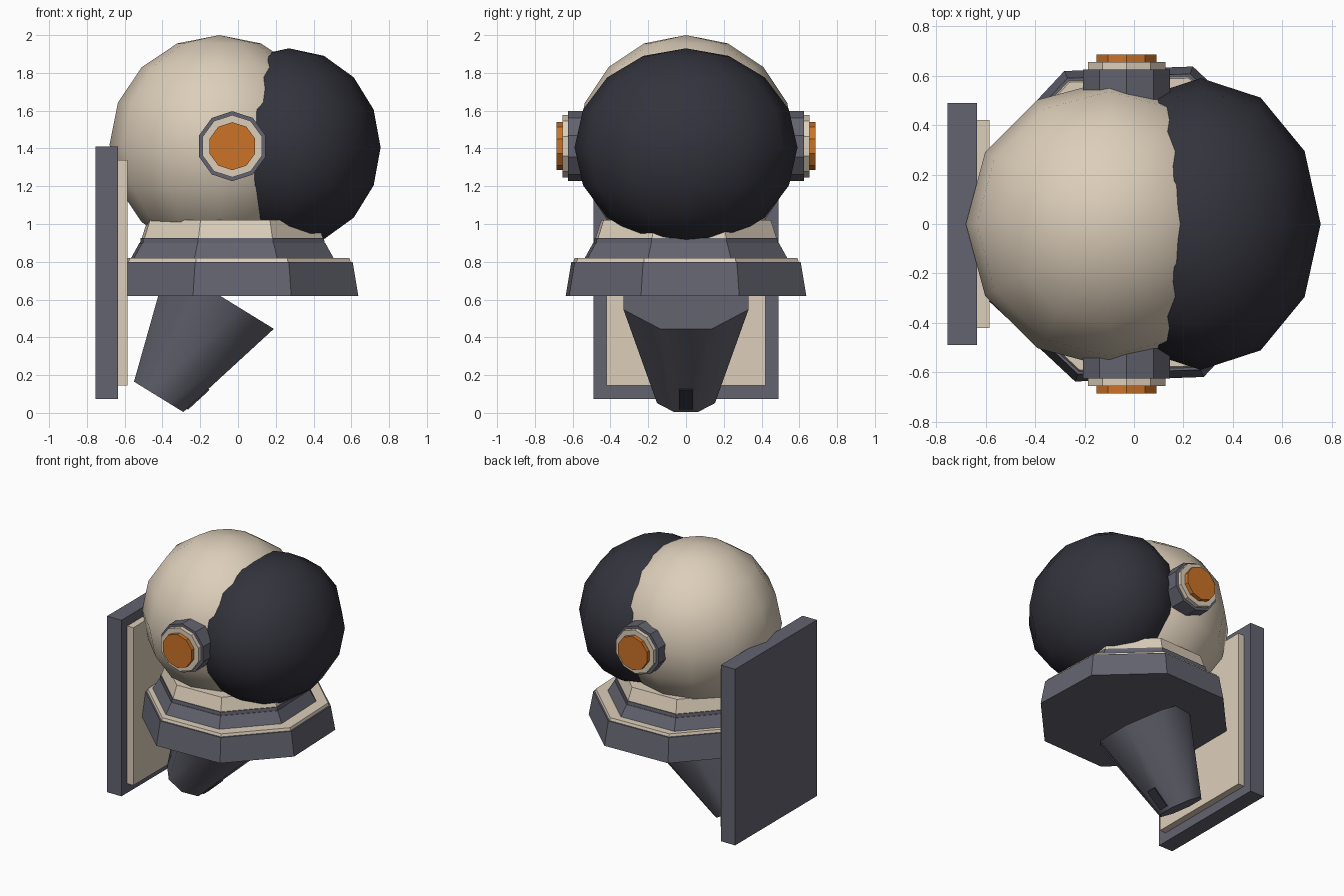
import bpy, bmesh
from math import cos, sin, tau, radians
from mathutils import Vector, Quaternion

cube = bpy.data.objects.get("Cube")
if cube:
    bpy.data.objects.remove(cube, do_unlink=True)


def material(name, rgb):
    m = bpy.data.materials.new(name)
    m.use_nodes = True
    m.diffuse_color = (*rgb, 1)
    m.node_tree.nodes["Principled BSDF"].inputs["Base Color"].default_value = (*rgb, 1)
    return m


GREY = material("slate grey", (0.125, 0.125, 0.16))
CREAM = material("cream", (0.72, 0.62, 0.49))
DARK = material("dark glass", (0.033, 0.033, 0.046))
ORANGE = material("orange", (0.6, 0.17, 0.02))


def finish(name, bm, mat, smooth=None):
    bmesh.ops.recalc_face_normals(bm, faces=bm.faces)
    mesh = bpy.data.meshes.new(name)
    bm.to_mesh(mesh)
    bm.free()
    mesh.materials.append(mat)
    obj = bpy.data.objects.new(name, mesh)
    bpy.context.collection.objects.link(obj)
    if smooth:
        bpy.ops.object.select_all(action='DESELECT')
        obj.select_set(True)
        bpy.context.view_layer.objects.active = obj
        bpy.ops.object.shade_smooth_by_angle(angle=radians(smooth))
    return obj


def frustum(name, mat, start, axis, height, r0, r1, sides, spin, smooth=None):
    axis = Vector(axis).normalized()
    rot = Quaternion() if axis.z > 0.99 else axis.to_track_quat('Z', 'Y')
    bm = bmesh.new()
    rings = []
    for r, h in ((r0, 0), (r1, height)):
        rings.append([bm.verts.new(Vector(start) + rot @ Vector(
            (r * cos(tau * i / sides + radians(spin)),
             r * sin(tau * i / sides + radians(spin)), h))) for i in range(sides)])
    low, top = rings
    for i in range(sides):
        j = (i + 1) % sides
        bm.faces.new((low[i], low[j], top[j], top[i]))
    bm.faces.new(low)
    bm.faces.new(top)
    return finish(name, bm, mat, smooth)


def ball(name, mat, center, size):
    bm = bmesh.new()
    bmesh.ops.create_uvsphere(bm, u_segments=12, v_segments=8, radius=1)
    bmesh.ops.scale(bm, vec=size, verts=bm.verts)
    bmesh.ops.translate(bm, vec=center, verts=bm.verts)
    return finish(name, bm, mat, 60)


def box(name, mat, center, size):
    bm = bmesh.new()
    bmesh.ops.create_cube(bm, size=1)
    bmesh.ops.scale(bm, vec=size, verts=bm.verts)
    obj = finish(name, bm, mat)
    obj.location = center
    return obj


# Head and visor
ball("helmet", CREAM, (-0.1, 0, 1.42), (0.58, 0.58, 0.58))
ball("visor", DARK, (0.27, 0, 1.405), (0.485, 0.59, 0.525))

# Stacked octagonal neck rings: x, z, height, lower and upper radius
UP = (0, 0, 1)
for name, mat, x, z, h, r0, r1 in (
        ("base_ring", GREY, 0, 0.62, 0.18, 0.68, 0.648),
        ("base_trim", CREAM, 0, 0.79, 0.03, 0.64, 0.63),
        ("collar", GREY, -0.03, 0.81, 0.09, 0.578, 0.525),
        ("collar_rim", GREY, -0.03, 0.89, 0.035, 0.522, 0.518),
        ("neck", CREAM, -0.03, 0.91, 0.11, 0.517, 0.48)):
    frustum(name, mat, (x, 0, z), UP, h, r0, r1, 8, 24.5)

# Ear ports on both sides
for side, s in (("front", -1), ("back", 1)):
    for part, mat, y, h, r in (("housing", GREY, 0.4, 0.225, 0.185),
                               ("ring", CREAM, 0.6, 0.055, 0.165),
                               ("lens", ORANGE, 0.64, 0.045, 0.127)):
        frustum(f"{side}_port_{part}", mat, (-0.03, s * y, 1.412), (0, s, 0),
                h, r, r, 10, 90)

# Wall plate with its raised panel
box("wall_plate", GREY, (-0.695, 0, 0.742), (0.12, 0.98, 1.335))
box("wall_panel", CREAM, (-0.612, 0, 0.742), (0.055, 0.84, 1.195))

# Tilted tapering stem with a small slot plate near its tip
frustum("stem", GREY, (-0.42, 0, 0.085), (0.524, 0, 0.852), 0.626,
        0.166, 0.358, 8, 22.5, 50)
slot = box("stem_slot", DARK, (-0.213, 0, 0.075), (0.155, 0.075, 0.016))
slot.rotation_euler.y = -radians(42.5)
